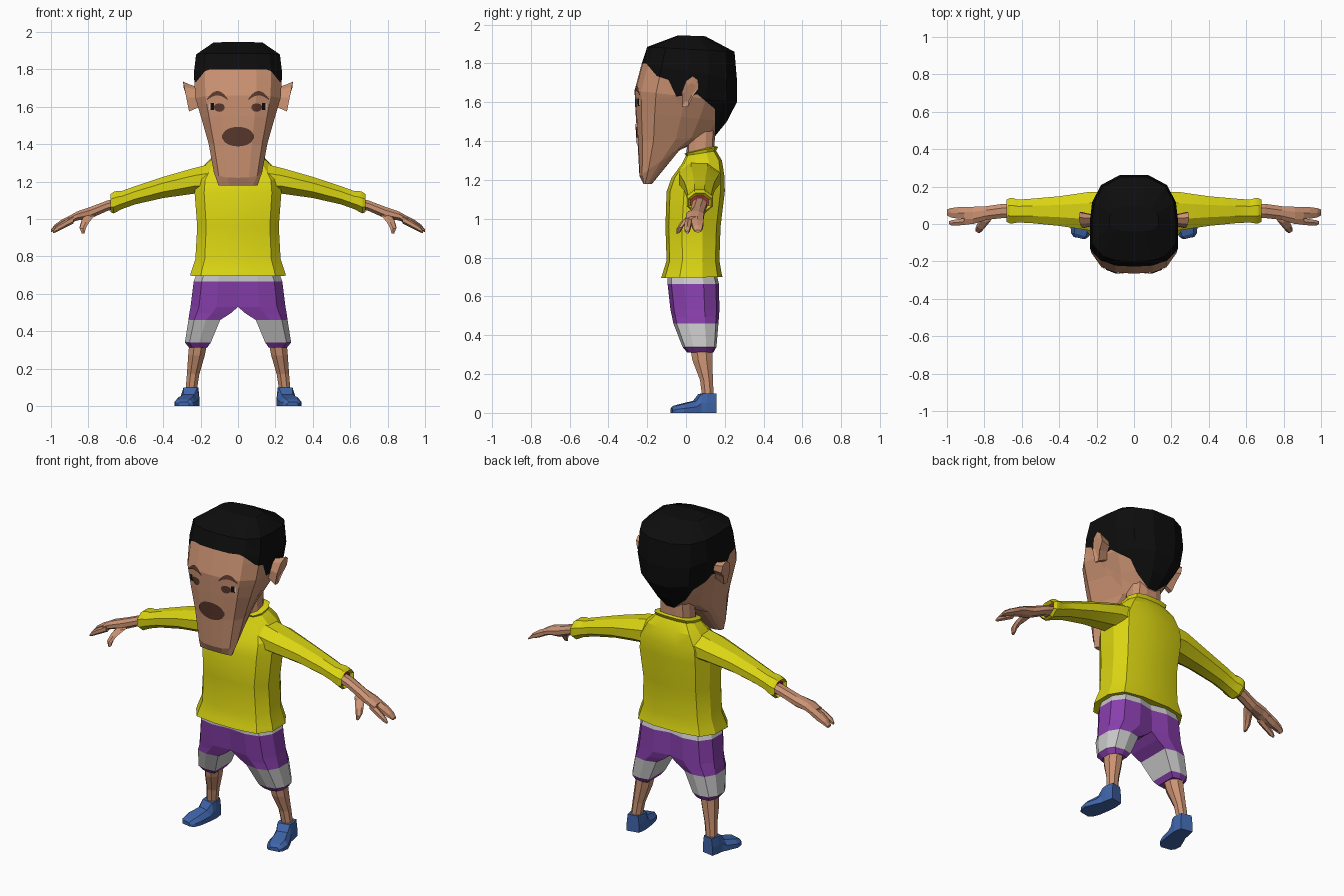
import bpy, bmesh, math
from mathutils import Vector
from mathutils.bvhtree import BVHTree

if "Cube" in bpy.data.objects:
    bpy.data.objects.remove(bpy.data.objects["Cube"])


def material(name, r, g, b):
    m = bpy.data.materials.new(name)
    m.diffuse_color = (r, g, b, 1)
    m.use_nodes = True
    m.node_tree.nodes["Principled BSDF"].inputs["Base Color"].default_value = m.diffuse_color
    return m


skin = material("skin", .60, .29, .17)
black = material("hair black", .004, .004, .004)
brown = material("dark brown", .10, .04, .026)
yellow = material("shirt yellow", .70, .66, .006)
purple = material("shorts purple", .25, .05, .42)
grey = material("light grey", .58, .58, .58)
blue = material("shoe blue", .05, .13, .40)
red = material("cuff red", .40, .03, .04)
white = material("eye white", .85, .85, .85)


def finish(name, bm, mats, mirror=False, smooth=0):
    mesh = bpy.data.meshes.new(name)
    bm.to_mesh(mesh)
    bm.free()
    for m in mats:
        mesh.materials.append(m)
    ob = bpy.data.objects.new(name, mesh)
    bpy.context.collection.objects.link(ob)
    if mirror:
        ob.modifiers.new("mirror", 'MIRROR').use_axis[0] = True
    if smooth:
        bpy.ops.object.select_all(action='DESELECT')
        ob.select_set(True)
        bpy.context.view_layer.objects.active = ob
        bpy.ops.object.shade_smooth_by_angle(angle=math.radians(smooth))
    return ob


def loft(rings):
    """Closed skin through rings with equal point counts."""
    bm = bmesh.new()
    vs = [[bm.verts.new(p) for p in r] for r in rings]
    n = len(vs[0])
    for a, b in zip(vs, vs[1:]):
        for i in range(n):
            j = (i + 1) % n
            bm.faces.new((a[i], a[j], b[j], b[i]))
    bm.faces.new(vs[0])
    bm.faces.new(vs[-1])
    bmesh.ops.recalc_face_normals(bm, faces=bm.faces[:])
    return bm


def slab(half, hw, yf, yb, zf, zb, taper=0):
    """Symmetric level ring: half profile (u, v) fitted to width and depth."""
    full = half + [(-u, v) for u, v in reversed(half) if u > 0]
    out = []
    for u, v in full:
        t = (v + 1) / 2
        out.append((u * hw * (1 - taper * t), yf + (yb - yf) * t, zf + (zb - zf) * t))
    return out


def oval(c, a, b, n=8):
    """Ring around centre c spanned by vectors a and b."""
    c, a, b = Vector(c), Vector(a), Vector(b)
    return [c + a * math.cos(k) + b * math.sin(k)
            for k in (math.tau * (i + .5) / n for i in range(n))]


def limb_x(rows, n=8):
    """Rings across x from rows of (x, y0, y1, z0, z1)."""
    s = 1 / math.cos(math.pi / n)
    return [oval((x, (y0 + y1) / 2, (z0 + z1) / 2), (0, (y1 - y0) / 2 * s, 0),
                 (0, 0, (z1 - z0) / 2 * s), n) for x, y0, y1, z0, z1 in rows]


# Head: tilted rings from chin to crown
HEAD = [(0, -1), (.42, -.98), (.75, -.87), (1, -.58), (1, 0), (.95, .4), (.75, .78), (.32, 1)]
head_rows = [(.107, -.22, -.175, 1.18, 1.18, .1), (.14, -.24, -.02, 1.22, 1.37, .35),
             (.178, -.25, .145, 1.40, 1.42, .55), (.212, -.26, .21, 1.55, 1.50, .35),
             (.234, -.265, .262, 1.66, 1.60, .12), (.236, -.228, .262, 1.80, 1.72, 0),
             (.224, -.2, .25, 1.885, 1.86, 0), (.13, -.04, .10, 1.945, 1.94, 0)]
bm = loft([slab(HEAD, *r) for r in head_rows])
bvh = BVHTree.FromBMesh(bm)

# Hairline: cut the head along a stepped side line, then colour above it
line = [(-.40, 1.80), (-.205, 1.80), (-.15, 1.735), (-.09, 1.715), (-.05, 1.63),
        (.06, 1.64), (.15, 1.565), (.151, 1.30)]
for (y0, z0), (y1, z1) in zip(line, line[1:]):
    bmesh.ops.bisect_plane(bm, geom=bm.verts[:] + bm.edges[:] + bm.faces[:],
                           plane_co=(0, y0, z0), plane_no=(0, z0 - z1, y1 - y0))


def in_hair(p):
    if p.y >= line[-1][0]:
        return True
    for (y0, z0), (y1, z1) in zip(line, line[1:]):
        if y0 <= p.y <= y1:
            return p.z > z0 + (z1 - z0) * (p.y - y0) / (y1 - y0)
    return False


for f in bm.faces:
    f.material_index = int(in_hair(f.calc_center_median()))
finish("head", bm, [skin, black])

# Ears: flared outlines
EAR = [(-.02, 1.575), (.01, 1.575), (.035, 1.63), (.065, 1.67), (.062, 1.715),
       (.035, 1.735), (0, 1.71), (-.022, 1.65)]


def ear_ring(x, k, flare):
    return [(x + flare * (z - 1.575), .02 + (y - .02) * k, 1.65 + (z - 1.65) * k) for y, z in EAR]


finish("ears", loft([ear_ring(.19, .6, .1), ear_ring(.235, .85, .2),
                     ear_ring(.262, 1, .2), ear_ring(.258, .6, .2)]), [skin], True)


# Face details: thin patches laid on the head surface
def patch(name, x0, x1, low, high, mat, mirror=True, n=10):
    bm = bmesh.new()
    cols = []
    for i in range(n + 1):
        t = i / n
        x = x0 + (x1 - x0) * t
        col = []
        for k in range(4):
            z = low(t) + (high(t) - low(t)) * k / 3
            hit = bvh.ray_cast(Vector((x, -1, z)), Vector((0, 1, 0)))[0]
            col.append(bm.verts.new((x, hit.y - .005, z)))
        cols.append(col)
    for a, b in zip(cols, cols[1:]):
        for k in range(3):
            bm.faces.new((a[k], b[k], b[k + 1], a[k + 1]))
    finish(name, bm, [mat], mirror)


def bow(t, p=.5):
    return max(.02, 4 * t * (1 - t)) ** p


patch("mouth", -.086, .086, lambda t: 1.44 - .052 * bow(t), lambda t: 1.44 + .052 * bow(t), brown, False)
patch("eyelids", .072, .128, lambda t: 1.595 - .022 * bow(t), lambda t: 1.60 + .018 * bow(t), brown)
patch("pupils", .128, .147, lambda t: 1.582, lambda t: 1.62, black, n=2)
patch("eye_whites", .147, .153, lambda t: 1.585, lambda t: 1.618, white, n=2)
patch("eyebrows", .056, .165, lambda t: 1.635 + .025 * bow(t, 1), lambda t: 1.642 + .042 * bow(t, 1), brown)

# Neck and shirt body
BODY = [(.3, -1), (.78, -.88), (1, -.4), (1, .35), (.8, .85), (.35, 1)]
finish("neck", loft([slab(BODY, .10, .0, .145, 1.28, 1.28),
                     slab(BODY, .09, .01, .15, 1.48, 1.48)]), [skin])
shirt = [(.235, -.10, .165, .705, .705), (.256, -.128, .188, .695, .70), (.25, -.12, .183, .72, .72),
         (.228, -.10, .172, .785, .785), (.218, -.106, .178, .96, .96),
         (.232, -.10, .20, 1.14, 1.14), (.225, -.075, .198, 1.21, 1.22),
         (.175, -.02, .185, 1.285, 1.30), (.125, .0, .155, 1.325, 1.35),
         (.13, -.008, .165, 1.335, 1.37), (.105, .005, .15, 1.34, 1.375)]
finish("shirt_body", loft([slab(BODY, *r) for r in shirt]), [yellow], smooth=22)

# Sleeves with a rolled cuff and red lining
bm = loft(limb_x([(.12, -.03, .17, 1.13, 1.30), (.235, -.035, .172, 1.135, 1.272),
                  (.40, -.01, .148, 1.112, 1.225), (.55, .005, .135, 1.078, 1.175),
                  (.62, .008, .130, 1.053, 1.150), (.645, .004, .138, 1.04, 1.150),
                  (.665, .004, .138, 1.03, 1.145), (.682, .012, .130, 1.037, 1.132),
                  (.665, .024, .118, 1.05, 1.118)]))
for f in bm.faces:
    c = f.calc_center_median()
    f.material_index = int(c.x > .655 and f.normal.x > .9)
finish("sleeves", bm, [yellow, red], True, 22)

# Hands: forearm with palm, then fingers and thumb
finish("hands", loft(limb_x([(.64, .035, .108, 1.06, 1.112), (.70, .032, .108, 1.042, 1.098),
                             (.79, .022, .095, 1.002, 1.064), (.86, .0, .092, .992, 1.04),
                             (.91, .002, .09, .972, 1.012)])), [skin], True)
finish("fingers", loft(limb_x([(.89, .03, .09, .982, 1.02), (.94, .028, .09, .955, .995),
                               (.98, .035, .085, .94, .967), (1.0, .045, .078, .93, .942)], 6)),
       [skin], True)
finish("index_finger", loft(limb_x([(.88, -.002, .034, .978, 1.018), (.94, -.008, .026, .948, .982),
                                    (.975, -.008, .02, .93, .958), (.99, .0, .014, .924, .936)], 6)),
       [skin], True)
finish("thumb", loft([oval((x, y, z), (r, 0, 0), (0, r, .4 * r), 6) for x, y, z, r in
                      ((.79, .035, 1.025, .03), (.815, -.005, .99, .024),
                       (.83, -.03, .955, .019), (.828, -.04, .925, .009))]), [skin], True)

# Shorts: one leg, mirrored, coloured in bands by height
LEG = [(0, -.92), (.45, -1), (.82, -.85), (1, -.35), (1, .4), (.8, .88), (.4, 1), (0, .85)]


def leg_ring(z, xi, xo, yf, yb):
    return [(xi + (xo - xi) * u, (yf + yb) / 2 + v * (yb - yf) / 2, z) for u, v in LEG]


bm = loft([leg_ring(*r) for r in
           ((.705, 0, .222, -.095, .16), (.665, 0, .237, -.095, .17), (.53, 0, .254, -.08, .172),
            (.495, .04, .26, -.072, .17), (.46, .095, .265, -.065, .167),
            (.34, .145, .284, -.018, .157), (.312, .165, .262, .005, .142))])
for f in bm.faces:
    z = f.calc_center_median().z
    f.material_index = int(z > .665 or .34 < z < .46)
bmesh.ops.delete(bm, geom=[f for f in bm.faces if all(v.co.x < .001 for v in f.verts)],
                 context='FACES')
finish("shorts", bm, [purple, grey], True)

# Lower legs
finish("lower_legs", loft([oval((x, y, z), (a, 0, 0), (0, b, 0)) for x, y, z, a, b in
                           ((.212, .078, .34, .052, .062), (.222, .085, .27, .048, .056),
                            (.24, .105, .17, .036, .036), (.252, .115, .07, .032, .032))]),
       [skin], True)

# Shoes: cross-sections from heel to toe, toes turned out
shoe = []
for x, y, w, h, top in ((.25, .15, .036, .10, .03), (.252, .10, .045, .10, .04),
                        (.255, .072, .045, .098, .036), (.263, .045, .050, .062, .03),
                        (.282, -.02, .058, .046, .036), (.288, -.058, .048, .036, .03),
                        (.292, -.075, .03, .022, .02)):
    s = .18 * w
    shoe.append([(x - w, y - s, 0), (x - w, y - s, h * .5), (x - top, y - s, h),
                 (x + top, y + s, h), (x + w, y + s, h * .5), (x + w, y + s, 0)])
finish("shoes", loft(shoe), [blue], True)
